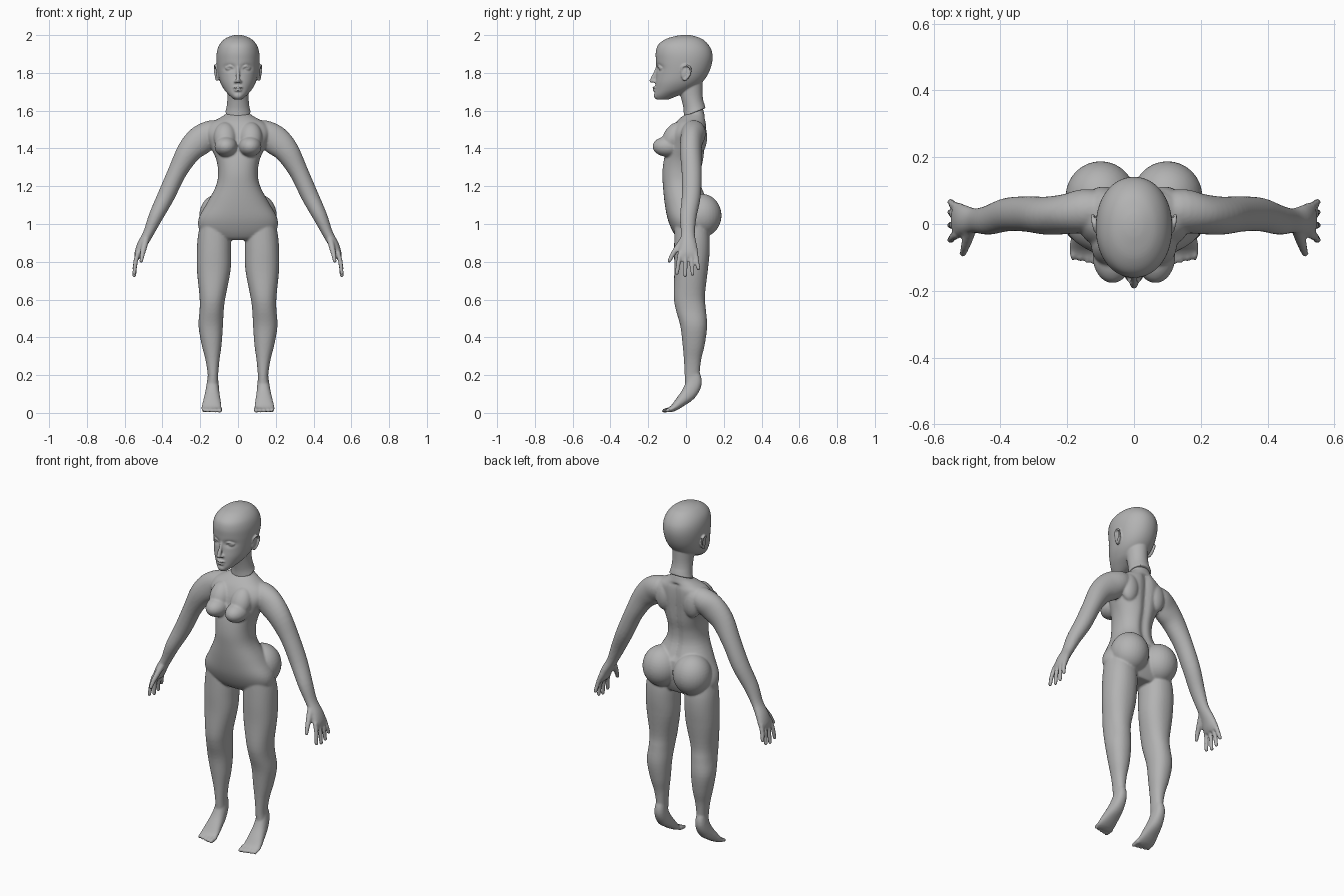
import bpy, bmesh, math
from mathutils import Vector, Matrix

skin = bpy.data.materials.new("plain grey")
skin.diffuse_color = (0.45, 0.45, 0.45, 1)
X, Y, Z = Vector((1, 0, 0)), Vector((0, 1, 0)), Vector((0, 0, 1))


def smooth_rows(rows, k):
    """Catmull-Rom interpolation through rows of numbers."""
    out = []
    for i in range(len(rows) - 1):
        p = [rows[max(0, min(len(rows) - 1, i + j))] for j in (-1, 0, 1, 2)]
        for s in range(k):
            t = s / k
            out.append([0.5 * (2 * b + (c - a) * t + (2 * a - 5 * b + 4 * c - d) * t * t
                               + (3 * b - a - 3 * c + d) * t ** 3) for a, b, c, d in zip(*p)])
    out.append(list(rows[-1]))
    return out


def loft(bm, rows, ref=X, flat=False, n=32, k=4, e=2.0, s=1):
    """Closed tube through rows of (x, y, z, half size along ref, other half size)."""
    rows = smooth_rows(rows, k)
    pts = [Vector(r[:3]) for r in rows]
    rings = []
    for i, r in enumerate(rows):
        t = Z if flat else (pts[min(i + 1, len(pts) - 1)] - pts[max(i - 1, 0)]).normalized()
        a = (ref - t * t.dot(ref)).normalized()
        b = t.cross(a)
        ring = []
        for j in range(n):
            c, d = math.cos(2 * math.pi * j / n), math.sin(2 * math.pi * j / n)
            u = math.copysign(abs(c) ** (2 / e), c) * max(r[3], 0.001)
            v = math.copysign(abs(d) ** (2 / e), d) * max(r[4], 0.001)
            co = pts[i] + a * u + b * v
            ring.append(bm.verts.new((co.x * s, co.y, co.z)))
        rings.append(ring)
    for p, q in zip(rings, rings[1:]):
        for j in range(n):
            bm.faces.new((p[j], p[(j + 1) % n], q[(j + 1) % n], q[j]))
    for ring in (rings[0], rings[-1]):
        mid = bm.verts.new(sum((v.co for v in ring), Vector()) / n)
        for j in range(n):
            bm.faces.new((ring[j], ring[(j + 1) % n], mid))


def stack(bm, rows, **kw):
    """Horizontal sections given as (z, x min, x max, y front, y back)."""
    loft(bm, [((a + b) / 2, (f + g) / 2, z, (b - a) / 2, (g - f) / 2) for z, a, b, f, g in rows],
         flat=True, **kw)


def blob(bm, c, r, tilt=0):
    m = Matrix.Translation(c) @ Matrix.Rotation(tilt, 4, 'X') @ Matrix.Diagonal((*r, 1))
    bmesh.ops.create_uvsphere(bm, u_segments=32, v_segments=20, radius=1, matrix=m)


def digit(bm, pts, r0, r1, ref, s):
    """Finger or toe with a rounded tip."""
    n = len(pts) - 1
    rows = [(*p, r0 + (r1 - r0) * i / n, r0 + (r1 - r0) * i / n) for i, p in enumerate(pts)]
    loft(bm, rows, ref=ref, n=12, s=s)
    tip = pts[-1]
    blob(bm, (tip[0] * s, tip[1], tip[2]), (r1, r1, r1))


def finish(bm, name, voxel, rounds):
    """Fuse the overlapping forms into one smooth skin."""
    bmesh.ops.recalc_face_normals(bm, faces=bm.faces[:])
    me = bpy.data.meshes.new(name)
    bm.to_mesh(me)
    bm.free()
    me.materials.append(skin)
    for p in me.polygons:
        p.use_smooth = True
    ob = bpy.data.objects.new(name, me)
    bpy.context.collection.objects.link(ob)
    rm = ob.modifiers.new("fuse", 'REMESH')
    rm.mode = 'VOXEL'
    rm.voxel_size = voxel
    rm.use_smooth_shade = True
    sm = ob.modifiers.new("soften", 'SMOOTH')
    sm.factor = 0.5
    sm.iterations = rounds
    return ob


# ---- body: torso with spine groove
bm = bmesh.new()
torso = [(.915, .12, -.03, .09), (.93, .165, -.05, .10), (.97, .205, -.075, .115),
         (1.03, .208, -.098, .125), (1.11, .165, -.113, .12), (1.20, .117, -.122, .085),
         (1.27, .105, -.125, .082), (1.34, .115, -.117, .095), (1.41, .145, -.10, .102),
         (1.48, .17, -.085, .108), (1.53, .15, -.06, .108), (1.56, .10, -.032, .102),
         (1.585, .062, .0, .096), (1.61, .052, .0, .09)]
stack(bm, [(z, -w, w, f, b) for z, w, f, b in torso], n=64, e=2.25)
for v in bm.verts:
    if v.co.y > 0.03 and 1.12 < v.co.z < 1.56:
        v.co.y -= 0.014 * math.exp(-(v.co.x / 0.022) ** 2)

for s in (1, -1):
    # chest and buttocks
    blob(bm, (s * .064, -.095, 1.41), (.06, .082, .054))
    blob(bm, (s * .068, -.065, 1.46), (.06, .055, .085), -0.5)
    blob(bm, (s * .1, .082, 1.045), (.105, .106, .115))
    # shoulder blade
    blob(bm, (s * .09, .07, 1.46), (.055, .042, .085))
    # leg
    stack(bm, [(1.0, .05, .20, -.06, .11), (.93, .038, .213, -.062, .124),
               (.85, .036, .218, -.063, .125), (.75, .04, .217, -.062, .115),
               (.62, .065, .204, -.065, .10), (.55, .075, .203, -.055, .105),
               (.46, .08, .209, -.03, .112), (.36, .087, .192, -.018, .099),
               (.28, .098, .172, -.011, .08), (.20, .105, .16, -.007, .072),
               (.15, .105, .163, -.005, .075)], e=2.2, s=s)
    # foot and toes
    loft(bm, [(.133, .035, .21, .025, .036), (.134, .042, .16, .031, .042),
              (.136, .016, .105, .038, .04), (.138, -.028, .06, .047, .029),
              (.14, -.065, .027, .053, .019), (.14, -.092, .014, .05, .012)], s=s, e=2.3)
    for i in range(5):
        x = .096 + .0215 * i
        digit(bm, [(x, -.075, .02), (x, -.095, .016), (x, -.116 + .004 * i, .0115)],
              .014 - .0008 * i, .0115 - .0006 * i, X, s)
    # arm and palm
    loft(bm, [(.08, .04, 1.50, .05, .05), (.14, .04, 1.482, .065, .068),
              (.20, .03, 1.442, .06, .077), (.26, .025, 1.383, .057, .065),
              (.322, .03, 1.275, .053, .05), (.38, .028, 1.15, .05, .046),
              (.435, .012, 1.04, .044, .038), (.475, .01, .95, .037, .028),
              (.508, .012, .89, .045, .026), (.526, .012, .845, .053, .022),
              (.534, .012, .82, .05, .014)], ref=Y, s=s)
    # fingers and thumb
    for y0, y1, z1 in ((-.03, -.048, .74), (-.002, -.004, .728), (.025, .035, .735), (.05, .066, .765)):
        digit(bm, [(.528, y0, .85), (.542, (y0 + y1) / 2, .80), (.549, y1, z1)], .0135, .0105, Y, s)
    digit(bm, [(.485, -.005, .93), (.498, -.045, .875), (.506, -.07, .84), (.512, -.088, .805)],
          .019, .0105, X, s)
finish(bm, "body", .006, 4)

# ---- head: skull with hollowed eye sockets
bm = bmesh.new()
skull = [(1.66, .022, -.158, -.09), (1.68, .045, -.167, -.04), (1.71, .072, -.164, .03),
         (1.75, .094, -.162, .085), (1.80, .107, -.157, .12), (1.86, .114, -.159, .139),
         (1.91, .112, -.16, .138), (1.95, .098, -.146, .118), (1.98, .07, -.105, .085),
         (1.996, .035, -.05, .04), (2.001, .008, -.015, .01)]
stack(bm, [(z, -w, w, f, b) for z, w, f, b in skull], n=72, k=6, e=2.1)
for v in bm.verts:
    if v.co.y < -0.05:
        d = ((abs(v.co.x) - .045) / .026) ** 2 + ((v.co.z - 1.826) / .016) ** 2
        v.co.y += 0.016 * math.exp(-d)

# neck with slanted lower edge
n0 = len(bm.verts)
stack(bm, [(1.58, -.068, .068, -.012, .104), (1.62, -.06, .06, -.014, .098),
           (1.68, -.056, .056, -.03, .088), (1.75, -.06, .06, -.05, .088)], n=40)
bm.verts.ensure_lookup_table()
for v in bm.verts[n0:]:
    if v.co.z < 1.65:
        v.co.z += (v.co.y - .02) * .4 * (1.65 - v.co.z) / .07

# nose, lips and chin
loft(bm, [(0, -.148, 1.835, .008, .01), (0, -.162, 1.80, .009, .01),
          (0, -.176, 1.768, .012, .012), (0, -.178, 1.75, .012, .01)], n=16)
blob(bm, (0, -.180, 1.758), (.012, .014, .011))
blob(bm, (0, -.158, 1.722), (.027, .02, .0075))
blob(bm, (0, -.157, 1.708), (.023, .02, .008))
blob(bm, (0, -.15, 1.68), (.026, .02, .02))
for s in (1, -1):
    # nostril wing, eye and upper lid
    blob(bm, (s * .013, -.164, 1.754), (.009, .012, .008))
    blob(bm, (s * .044, -.127, 1.822), (.023, .018, .011))
    loft(bm, [(.02, -.144, 1.82, .003, .003), (.034, -.149, 1.833, .004, .004),
              (.05, -.144, 1.834, .004, .004), (.068, -.128, 1.825, .003, .003)],
         ref=Y, n=10, s=s)
    # ear: shell and rim
    blob(bm, (s * .108, -.003, 1.80), (.01, .024, .036), -0.2)
    loft(bm, [(.108, -.024, 1.805, .006, .006), (.116, -.018, 1.832, .006, .006),
              (.122, .006, 1.84, .006, .006), (.124, .024, 1.822, .006, .006),
              (.119, .018, 1.79, .006, .006), (.112, -.004, 1.765, .008, .008),
              (.107, -.016, 1.77, .006, .006)], n=10, s=s)
finish(bm, "head", .0045, 3)
